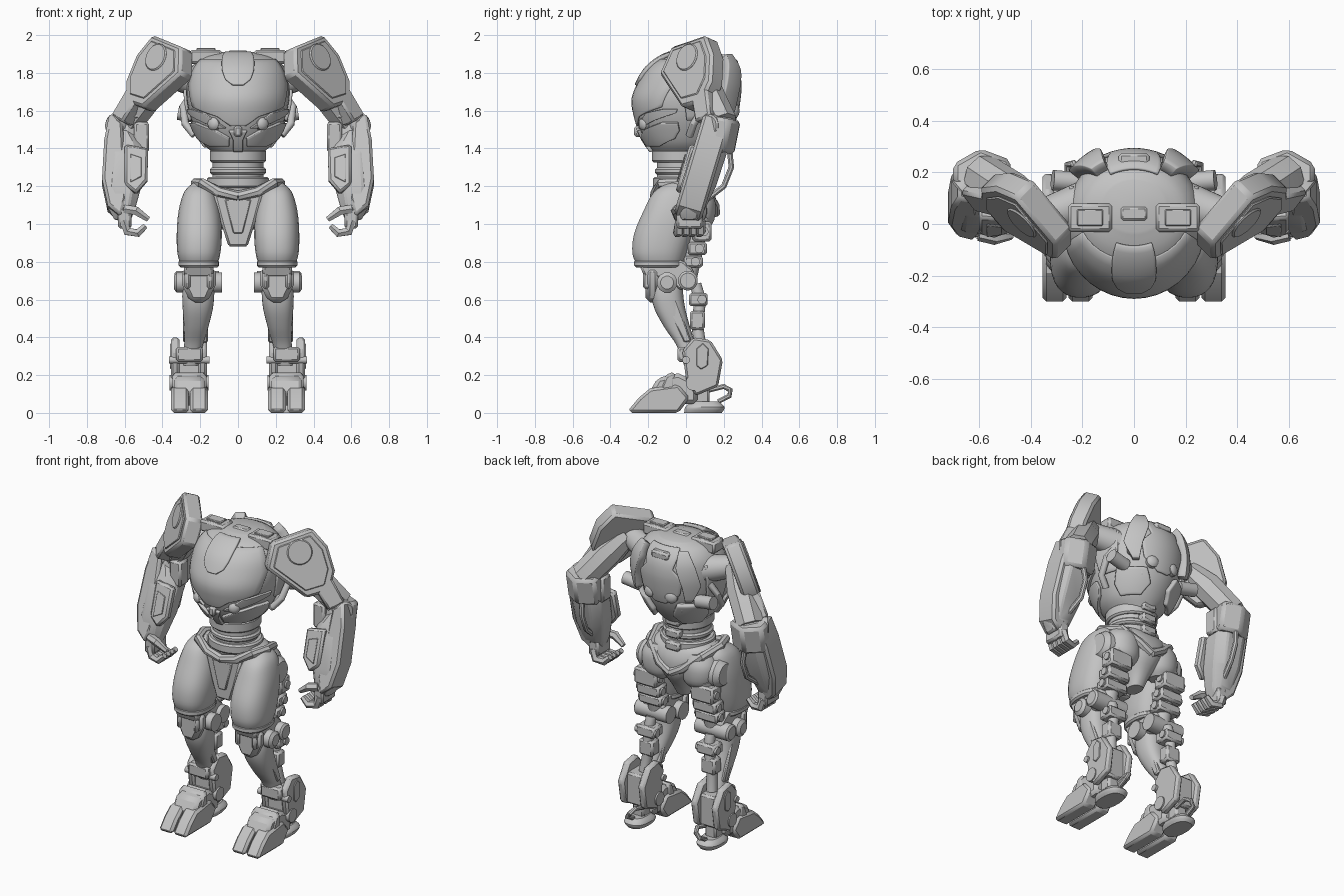
import bpy, bmesh
from math import sin, cos, pi, radians
from mathutils import Vector

cube = bpy.data.objects.get("Cube")
if cube:
    bpy.data.objects.remove(cube, do_unlink=True)

metal = bpy.data.materials.new("plain grey metal")
metal.use_nodes = True
metal.diffuse_color = (0.55, 0.55, 0.55, 1)
metal.node_tree.nodes["Principled BSDF"].inputs["Base Color"].default_value = metal.diffuse_color


def finish(name, bm, mirror=False, bevel=0, solid=0):
    mesh = bpy.data.meshes.new(name)
    bm.to_mesh(mesh)
    bm.free()
    mesh.materials.append(metal)
    mesh.polygons.foreach_set("use_smooth", [True] * len(mesh.polygons))
    mesh.set_sharp_from_angle(angle=radians(32))
    obj = bpy.data.objects.new(name, mesh)
    bpy.context.scene.collection.objects.link(obj)
    if solid:
        mod = obj.modifiers.new("thickness", "SOLIDIFY")
        mod.thickness, mod.offset = solid, 1
    if bevel:
        mod = obj.modifiers.new("bevel", "BEVEL")
        mod.width, mod.segments, mod.limit_method = bevel, 1, "ANGLE"
        mod.angle_limit = radians(40)
    if mirror:
        mod = obj.modifiers.new("mirror", "MIRROR")
        mod.use_mirror_merge = False
    return obj


def build(name, rings, mirror=False, bevel=0):
    """Bridge a stack of closed rings and cap both ends."""
    bm = bmesh.new()
    loops = [[bm.verts.new(p) for p in ring] for ring in rings]
    n = len(loops[0])
    for low, high in zip(loops, loops[1:]):
        for i in range(n):
            j = (i + 1) % n
            bm.faces.new((low[i], low[j], high[j], high[i]))
    bm.faces.new(loops[0][::-1])
    bm.faces.new(loops[-1])
    bmesh.ops.recalc_face_normals(bm, faces=bm.faces)
    return finish(name, bm, mirror, bevel)


def resample(rows, steps):
    """Catmull-Rom interpolation of tuples."""
    out = []
    for i in range(len(rows) - 1):
        a, b, c, d = (rows[max(0, min(len(rows) - 1, i + k))] for k in (-1, 0, 1, 2))
        for s in range(steps):
            t = s / steps
            out.append(tuple(q + t / 2 * (r - p + t * (2 * p - 5 * q + 4 * r - w + t * (3 * (q - r) + w - p)))
                             for p, q, r, w in zip(a, b, c, d)))
    return out + [rows[-1]]


def shell(name, rows, sides=28, steps=4, square=1.0, mirror=True, bevel=0):
    """Level sections: x, y, z, half width, half depth."""
    def power(v):
        return abs(v) ** square * (1 if v > 0 else -1)
    angles = [2 * pi * (k + 0.5) / sides for k in range(sides)]
    rings = [[(x + w * power(cos(a)), y + d * power(sin(a)), z) for a in angles]
             for x, y, z, w, d in resample(rows, steps)]
    return build(name, rings, mirror, bevel)


def tube(name, points, radii, sides=16, mirror=True, bevel=0):
    points = [Vector(p) for p in points]
    if not isinstance(radii, (list, tuple)):
        radii = [radii] * len(points)
    span = points[-1] - points[0]
    axis = min(range(3), key=lambda k: abs(span[k]))
    ref = Vector([k == axis for k in range(3)])
    rings = []
    for i, p in enumerate(points):
        along = points[min(i + 1, len(points) - 1)] - points[max(i - 1, 0)]
        u = along.cross(ref).normalized()
        v = along.cross(u).normalized()
        turn = [2 * pi * (k + 0.5) / sides for k in range(sides)]
        rings.append([p + radii[i] * (u * cos(a) + v * sin(a)) for a in turn])
    return build(name, rings, mirror, bevel)


def slab(name, outline, origin, u, v, depth, mirror=True, bevel=0.012):
    origin, u, v = Vector(origin), Vector(u), Vector(v)
    shift = u.cross(v).normalized() * depth
    face = [origin + u * a + v * b for a, b in outline]
    return build(name, [face, [p + shift for p in face]], mirror, bevel)


def side_slab(name, outline, x0, x1, bevel=0.012):
    return slab(name, outline, (x0, 0, 0), (0, 1, 0), (0, 0, 1), x1 - x0, True, bevel)


def block(name, centre, half, mirror=True, bevel=0.012):
    x, y, z = centre
    a, b, c = half
    return build(name, [[(x + i * a, y + j * b, z + k * c) for i, j in ((-1, -1), (1, -1), (1, 1), (-1, 1))]
                        for k in (-1, 1)], mirror, bevel)


# Torso hull, sections as height, half width, front, back
hull = [(1.36, .11, -.15, .13), (1.42, .18, -.2, .18), (1.5, .225, -.245, .23), (1.58, .255, -.27, .26),
        (1.66, .27, -.28, .275), (1.74, .27, -.25, .28), (1.82, .25, -.2, .265),
        (1.88, .2, -.12, .22), (1.91, .12, -.03, .17)]
hull_fine = resample(hull, 5)
shell("torso_hull", [(0, (f + b) / 2, z, w, (b - f) / 2) for z, w, f, b in hull], 40, 5, mirror=False)


def hull_point(z, degrees):
    for low, high in zip(hull_fine, hull_fine[1:]):
        if z <= high[0]:
            break
    t = (z - low[0]) / (high[0] - low[0])
    w, f, b = (p + t * (q - p) for p, q in zip(low[1:], high[1:]))
    a = radians(degrees)
    return Vector((w * sin(a), (f + b) / 2 - (b - f) / 2 * cos(a), z))


def armour(name, rows, thick, mirror=True):
    """Raised plate that follows the hull; rows are height, start and end angle."""
    bm = bmesh.new()
    cols, fine = 14, []
    for p, q in zip(rows, rows[1:]):
        fine += [[m + s / 5 * (n - m) for m, n in zip(p, q)] for s in range(5)]
    fine.append(rows[-1])
    grid = [[bm.verts.new(hull_point(z, a + (b - a) * k / cols)) for k in range(cols + 1)] for z, a, b in fine]
    for low, high in zip(grid, grid[1:]):
        for k in range(cols):
            bm.faces.new((low[k], low[k + 1], high[k + 1], high[k]))
    return finish(name, bm, mirror, 0.005, thick)


armour("chest_plate", [(1.52, -10, 10), (1.57, -26, 26), (1.62, -64, 64), (1.74, -72, 72), (1.87, -66, 66)], .009, False)
armour("chest_hood", [(1.73, -6, 6), (1.76, -14, 14), (1.8, -18, 18), (1.85, -21, 21), (1.895, -24, 24)], .02, False)
armour("jaw_plate", [(1.42, 14, 50), (1.46, 12, 78), (1.5, 30, 84), (1.54, 62, 82)], .02)
armour("cheek_plate", [(1.51, 16, 27), (1.55, 30, 52), (1.59, 42, 80), (1.61, 66, 82)], .014)
armour("chin_plate", [(1.39, -9, 9), (1.45, -7, 7), (1.5, -12, 12)], .018, False)
armour("spine_cover", [(1.55, 172, 188), (1.62, 152, 208), (1.72, 148, 212), (1.78, 160, 200), (1.89, 150, 210)], .014, False)
armour("rear_fin", [(1.6, 138, 146), (1.7, 128, 149), (1.8, 132, 155), (1.87, 138, 152)], .05)
armour("flank_plate", [(1.55, 92, 118), (1.68, 88, 120), (1.8, 92, 118)], .016)
armour("lower_back_plate", [(1.42, 118, 152), (1.48, 112, 164), (1.56, 118, 156)], .03)
for z, a, r in ((1.53, 32, .034), (1.6, 163, .038), (1.53, 150, .034), (1.66, 138, .034)):
    p = hull_point(z, a)
    out = Vector((sin(radians(a)), -cos(radians(a)), 0))
    tube("round_port", [p + out * k for k in (-.03, .012, .022, .028)], [r, r, r * .75, r * .35])
block("nose_sensor", (0, -.25, 1.49), (.022, .025, .03), False)
block("shoulder_top_block", (.17, .025, 1.885), (.085, .055, .037))
block("shoulder_top_vent", (.17, .025, 1.922), (.05, .032, .01), bevel=.004)
block("neck_buckle", (0, .04, 1.9), (.055, .03, .018), False)
block("rear_buckle", (0, .24, 1.85), (.06, .035, .025), False)
tube("shoulder_socket", [(.2, .08, 1.75), (.29, .05, 1.77), (.36, .03, 1.79)], [.085, .075, .065])
tube("flank_cylinder", [(.2, .16, 1.57), (.315, .17, 1.59)], .04)
tube("flank_cable", [(.23, .02, 1.47), (.28, .04, 1.53), (.29, .1, 1.62), (.25, .12, 1.68)], .02)

# Waist column with stacked collars
for name, z, w, f, b, h in (("waist_column", 1.29, .135, -.155, .11, .14), ("upper_collar", 1.36, .15, -.18, .13, .035),
                            ("middle_collar", 1.28, .15, -.165, .12, .018), ("lower_collar", 1.22, .165, -.175, .13, .03)):
    shell(name, [(0, (f + b) / 2, z + k * h, w, (b - f) / 2) for k in (-1, 1)], 32, 1, mirror=False, bevel=.01)
for z in (1.22, 1.3, 1.38):
    block("lumbar_block", (0, .12, z), (.05, .03, .028), False)

# Pelvis
shell("pelvis", [(0, 0, .88, .045, .06), (0, 0, .95, .07, .1), (0, .015, 1.04, .12, .14), (0, .01, 1.13, .185, .15),
                 (0, 0, 1.2, .2, .13), (0, -.02, 1.23, .16, .11)], mirror=False, square=.85)
shell("rear_hip_armour", [(.13, .06, .97, .05, .05), (.14, .065, 1.02, .1, .085), (.14, .06, 1.12, .11, .095),
                          (.13, .04, 1.19, .08, .08)])
slab("crotch_plate", [(-.13, 1.16), (-.085, .99), (-.05, .88), (.05, .88), (.085, .99), (.13, 1.16)],
     (0, -.09, 0), (1, 0, 0), (0, 0, 1), .065, False)
slab("crotch_inlay", [(-.07, 1.13), (-.025, .95), (.025, .95), (.07, 1.13)],
     (0, -.15, 0), (1, 0, 0), (0, 0, 1), .016, False, .005)
tube("hip_crest", [(0, -.165, 1.15), (.1, -.16, 1.17), (.19, -.13, 1.215), (.225, -.03, 1.215),
                   (.18, .1, 1.18), (.08, .15, 1.1), (0, .155, 1.06)], .027, 8)
tube("hip_joint", [(.1, .03, 1.07), (.26, .02, 1.07), (.295, .02, 1.07)], [.09, .09, .065], 24)

# Thigh and its rear linkage
shell("thigh_armour", [(.2, -.04, 1.22, .035, .05), (.205, -.06, 1.17, .08, .11), (.205, -.085, 1.07, .11, .14),
                       (.205, -.12, .95, .12, .155), (.207, -.14, .85, .115, .145), (.207, -.14, .79, .1, .125)], square=.85)
shell("thigh_band", [(.207, -.14, z, .108, .135) for z in (.77, .81)], steps=1, square=.85, bevel=.01)
for y, z, size in ((.085, .96, .075), (.06, .87, .05), (.04, .8, .045)):
    block("hamstring_block", (.2, y, z), (.08, .05, size * .7))
    tube("hamstring_pin", [(.11, y + .01, z), (.29, y + .01, z)], .024)
tube("hamstring_rod", [(.2, .08, 1.04), (.2, .01, .72)], .05)

# Knee
side_slab("knee_bracket", [(-.25, .79), (-.02, .81), (.04, .76), (.04, .67), (-.04, .65), (-.1, .71), (-.22, .72)], .13, .285)
tube("knee_axle", [(.1, .01, .7), (.325, .01, .7), (.335, .01, .7)], [.052, .052, .04], 24)
tube("knee_pod", [(.085, -.1, .69), (.325, -.1, .69), (.34, -.1, .69)], [.055, .055, .035], 12)
slab("knee_cap", [(-.09, .77), (-.09, .68), (-.045, .585), (.045, .585), (.09, .68), (.09, .77)],
     (.207, -.14, 0), (1, 0, 0), (0, 0, 1), .075, bevel=.025)
for dx in (-.06, .06):
    block("knee_rib", (.207 + dx, -.2, .71), (.016, .028, .055))

# Shin and calf linkage
shell("shin", [(.207, -.09, .74, .075, .08), (.21, -.1, .64, .085, .085), (.213, -.085, .55, .08, .082),
               (.222, -.045, .45, .064, .068), (.235, .0, .36, .05, .052), (.25, .04, .25, .045, .05)], square=.8)
side_slab("shin_side_panel", [(-.12, .6), (-.05, .6), (.03, .38), (-.01, .37)], .16, .29, .008)
block("calf_block", (.213, .065, .6), (.065, .05, .035))
block("calf_lower_block", (.22, .06, .49), (.05, .04, .05))
tube("calf_piston", [(.21, .05, .68), (.213, .075, .6), (.225, .06, .46), (.24, .08, .33)], .032)
tube("calf_pin", [(.14, .085, .6), (.29, .085, .6)], .024)

# Ankle
ankle = [(-.02, .33), (.04, .4), (.13, .385), (.195, .28), (.17, .14), (.05, .09), (0, .18)]
for x0, x1 in ((.165, .21), (.31, .355)):
    side_slab("ankle_cheek", ankle, x0, x1)
block("ankle_core", (.257, .08, .23), (.065, .07, .1))
side_slab("ankle_inlay", [(.055, .25), (.055, .34), (.09, .37), (.12, .34), (.115, .25), (.08, .23)], .35, .36, .004)
tube("ankle_bolt", [(.155, .04, .16), (.362, .04, .16)], .042)
tube("ankle_stud", [(.15, .0, .28), (.366, .0, .28)], .02)
block("ankle_front_guard", (.257, -.01, .31), (.07, .035, .04))

# Foot: split toes, instep bands and heel pad
toe = [(-.3, 0), (-.3, .02), (-.25, .08), (-.19, .13), (-.04, .15), (.02, .08), (-.04, 0)]
for x0, x1 in ((.16, .253), (.261, .354)):
    side_slab("toe", toe, x0, x1, .018)
side_slab("instep", [(-.2, .1), (-.15, .185), (-.04, .21), (.06, .16), (.06, .05), (-.1, .04)], .175, .34, .02)
side_slab("instep_band", [(-.15, .1), (-.11, .2), (-.06, .22), (-.06, .08)], .168, .347, .015)
shell("heel_pad", [(.257, .09, 0, .06, .1), (.257, .1, .03, .075, .105), (.257, .1, .06, .05, .075)], square=.8)
block("heel_post", (.257, .08, .1), (.04, .045, .06))
tube("heel_cable", [(.22, .12, .12), (.22, .2, .14), (.235, .235, .12), (.257, .23, .09), (.257, .17, .06)], .014, 8)

# Shoulder shield, tilted outward
u, v = Vector((1, 1, 0)), Vector((-.23, .23, 1))
base = Vector((.18, -.18, 2)) - v * 2
shield = [(.28, 2.003), (.11, 1.94), (.08, 1.8), (.24, 1.62), (.34, 1.65), (.365, 1.76), (.34, 1.9)]
normal = u.cross(v).normalized()
slab("shoulder_shield", shield, base, u, v, -.105, bevel=.015)
slab("shield_face", [(.22 + (a - .22) * .8, 1.83 + (b - 1.83) * .8) for a, b in shield], base, u, v, .01, bevel=.006)
spot = base + u * .22 + v * 1.88
tube("shield_disc", [spot, spot + normal * .017], .075, 28, bevel=.006)
spot = base + u * .2 + v * 1.8 - normal * .105
tube("shield_rear_disc", [spot, spot - normal * .025], .06, 20)

# Upper arm and elbow
tube("upper_arm", [(.38, .04, 1.8), (.47, .11, 1.69), (.59, .19, 1.53)], [.065, .09, .085], 8)
slab("upper_arm_plate", [(.26, 1.72), (.35, 1.72), (.4, 1.58), (.33, 1.54)], base, u, v, -.1)
tube("elbow_hinge", [(.55, .22, 1.52), (.67, .12, 1.52)], .06, 20, bevel=.008)
slab("elbow_guard", [(.475, .25), (.595, .295), (.7, .235), (.7, .16), (.6, .11), (.49, .15)],
     (0, -.035, 1.425), (1, 0, 0), (0, 1, -.2), .18, bevel=.018)
block("elbow_inner_bracket", (.51, .13, 1.46), (.04, .045, .08))
block("elbow_knuckle", (.56, .12, 1.6), (.045, .045, .045))

# Forearm
lean = (0, .3, 1)
shell("forearm", [(.62, .16, 1.5, .06, .06), (.605, .145, 1.44, .095, .085), (.595, .12, 1.37, .115, .1),
                  (.61, .065, 1.2, .105, .1), (.615, .03, 1.08, .075, .075), (.61, .02, 1.02, .045, .05)], 8, 1, .75, bevel=.008)
slab("forearm_outer_guard", [(.61, 1.5), (.68, 1.55), (.708, 1.41), (.72, 1.2), (.69, 1.06), (.62, 1.0), (.59, 1.1)],
     (0, -.225, 0), (1, 0, 0), lean, .15, bevel=.015)
slab("forearm_frame", [(-.125, 1.39), (-.12, 1.22), (-.06, 1.15), (.0, 1.2), (.0, 1.41)],
     (.6, -.355, 0), (1, 0, 0), lean, .05)
slab("forearm_window", [(-.09, 1.35), (-.09, 1.25), (-.03, 1.22), (-.03, 1.37)],
     (.6, -.41, 0), (1, 0, 0), lean, .008, bevel=.003)
tube("forearm_cable", [(.58, .23, 1.4), (.57, .24, 1.3), (.57, .2, 1.2), (.59, .11, 1.13)], .016, 8)

# Hand
block("palm", (.6, .02, 1.03), (.035, .07, .055))
for k in range(4):
    y = -.035 + k * .038
    tube("finger", [(.605, y, 1.02), (.585, y, .96), (.53, y - .01, .952), (.49, y - .01, .99)],
         [.024, .026, .024, .017], 6)
tube("thumb", [(.6, -.04, 1.08), (.54, -.055, 1.07), (.475, -.045, 1.025)], [.026, .026, .016], 6)
